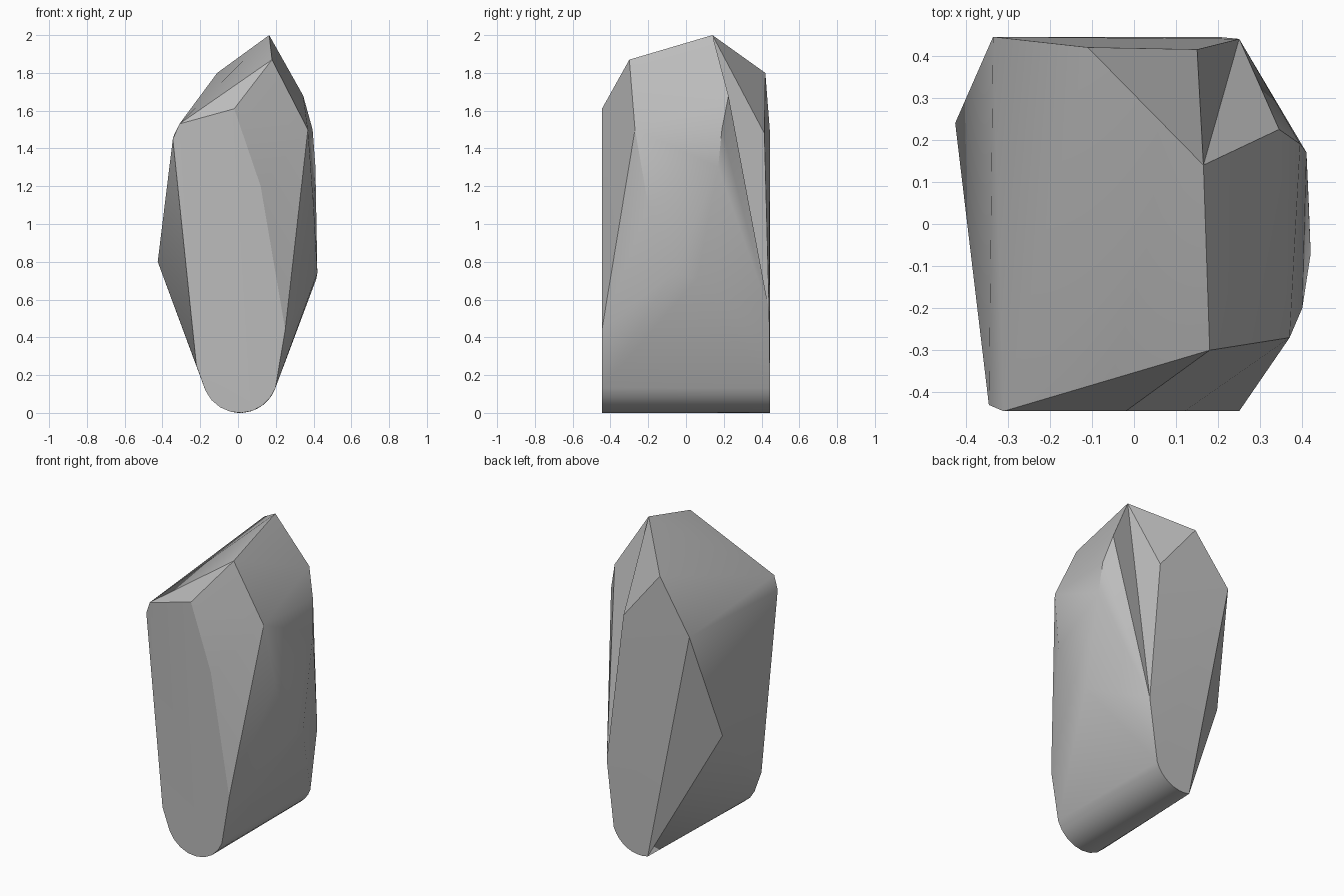
import bpy, bmesh
from math import cos, sin, radians

cube = bpy.data.objects.get("Cube")
if cube:
    bpy.data.objects.remove(cube, do_unlink=True)

# Stone colour
stone = bpy.data.materials.new("stone grey")
stone.use_nodes = True
grey = (0.5, 0.5, 0.5, 1)
stone.diffuse_color = grey
stone.node_tree.nodes["Principled BSDF"].inputs["Base Color"].default_value = grey

# Named corners around the groove at the back
peak = (0.165, 0.14, 2.0)
back_shoulder = (-0.11, 0.42, 1.8)
groove_left = (0.15, 0.415, 1.48)
groove_right = (0.345, 0.225, 1.68)
groove_foot = (0.25, 0.44, 0.54)

corners = [
    peak, back_shoulder, groove_left, groove_right, groove_foot,
    # ridge and front face
    (0.18, -0.30, 1.87), (-0.02, -0.445, 1.61), (-0.31, -0.445, 1.53),
    (-0.345, -0.43, 1.45), (0.12, -0.445, 1.2), (0.25, -0.445, 0.44),
    (-0.22, -0.445, 0.25),
    # left side
    (-0.335, 0.445, 1.48), (-0.425, 0.24, 0.8),
    # right side
    (0.37, -0.27, 1.5), (0.395, 0.19, 1.5), (0.41, 0.17, 1.3),
    (0.40, -0.2, 1.1), (0.42, -0.07, 0.74), (0.415, 0.06, 0.71),
]

# Rounded foot running front to back
for y, start in ((-0.445, -155), (0.445, -105)):
    for i in range(9):
        a = radians(start + (-20 - start) * i / 8)
        corners.append((0.01 + 0.2 * cos(a), y, 0.2 + 0.2 * sin(a)))

# Wrap the corners in a faceted skin
bm = bmesh.new()
verts = {p: bm.verts.new(p) for p in corners}
hull = bmesh.ops.convex_hull(bm, input=list(verts.values()))
loose = {v for v in hull["geom_interior"] + hull["geom_unused"]
         if isinstance(v, bmesh.types.BMVert)}
bmesh.ops.delete(bm, geom=list(loose), context='VERTS')

# Turn the edges across the back corner inward to sink the groove
for a, b in ((back_shoulder, groove_right), (groove_left, groove_right)):
    if verts[a].is_valid and verts[b].is_valid:
        edge = bm.edges.get((verts[a], verts[b]))
        if edge:
            bmesh.ops.rotate_edges(bm, edges=[edge], use_ccw=False)
bmesh.ops.recalc_face_normals(bm, faces=bm.faces[:])

mesh = bpy.data.meshes.new("standing_stone")
bm.to_mesh(mesh)
bm.free()
mesh.materials.append(stone)
rock = bpy.data.objects.new("standing_stone", mesh)
bpy.context.collection.objects.link(rock)

# Soft shading on shallow bends, crisp on the main edges
bpy.ops.object.select_all(action='DESELECT')
rock.select_set(True)
bpy.context.view_layer.objects.active = rock
bpy.ops.object.shade_smooth_by_angle(angle=radians(25))
